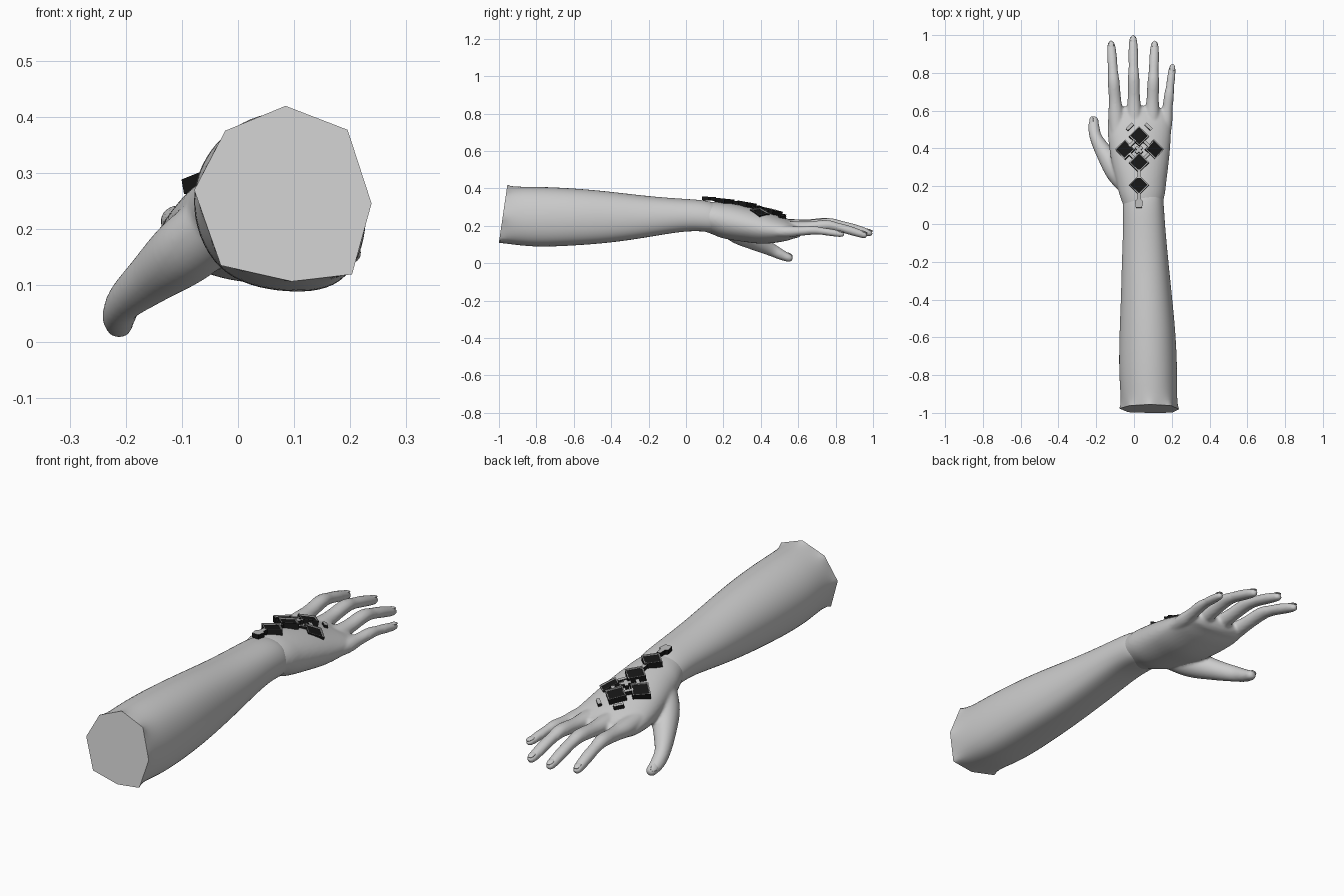
import bpy, bmesh, math
from mathutils import Vector, Matrix, Euler

cube = bpy.data.objects.get("Cube")
if cube:
    bpy.data.objects.remove(cube, do_unlink=True)


def material(name, value):
    m = bpy.data.materials.new(name)
    m.use_nodes = True
    col = (value, value, value, 1)
    m.diffuse_color = col
    m.node_tree.nodes["Principled BSDF"].inputs["Base Color"].default_value = col
    return m


SKIN = material("skin grey", 0.6)
BLACK = material("gem black", 0.008)
METAL = material("frame grey", 0.5)


def make(name, bm, mats, smooth=True):
    bmesh.ops.recalc_face_normals(bm, faces=bm.faces)
    me = bpy.data.meshes.new(name)
    for f in bm.faces:
        f.smooth = smooth
    bm.to_mesh(me)
    bm.free()
    for m in mats:
        me.materials.append(m)
    ob = bpy.data.objects.new(name, me)
    bpy.context.collection.objects.link(ob)
    return ob


def skin_rings(bm, rings):
    rows = [[bm.verts.new(p) for p in r] for r in rings]
    n = len(rows[0])
    for a, b in zip(rows, rows[1:]):
        for i in range(n):
            bm.faces.new((a[i], a[(i + 1) % n], b[(i + 1) % n], b[i]))
    bm.faces.new(rows[0])
    bm.faces.new(rows[-1])
    return rows


def spline(pts, steps):
    """Catmull-Rom through tuples of any length."""
    p = [Vector(q) for q in pts]
    p = [p[0] * 2 - p[1]] + p + [p[-1] * 2 - p[-2]]
    out = []
    for a, b, c, d in zip(p, p[1:], p[2:], p[3:]):
        for k in range(steps):
            t = k / steps
            out.append(0.5 * (2 * b + (c - a) * t + (2 * a - 5 * b + 4 * c - d) * t ** 2
                              + (3 * b - a - 3 * c + d) * t ** 3))
    return out + [p[-2]]


def sweep(bm, stations, n=24, steps=6, roll=0):
    """Elliptical tube through (x, y, z, half width, half height), round tip."""
    s = spline(stations, steps)
    c = [Vector(v[:3]) for v in s]
    radii = [(v[3], v[4]) for v in s]
    d = (c[-1] - c[-2]).normalized()
    end, (ra, rb) = c[-1], radii[-1]
    for ang in (25, 50, 70, 85):
        a = math.radians(ang)
        c.append(end + d * rb * math.sin(a))
        radii.append((ra * math.cos(a), rb * math.cos(a)))
    rings = []
    for i, (p, (a, b)) in enumerate(zip(c, radii)):
        t = (c[min(i + 1, len(c) - 1)] - c[max(i - 1, 0)]).normalized()
        side = t.cross(Vector((0, 0, 1))).normalized()
        side = Matrix.Rotation(roll, 3, t) @ side
        up = side.cross(t)
        rings.append([p + side * a * math.cos(w) + up * b * math.sin(w)
                      for w in (2 * math.pi * k / n for k in range(n))])
    skin_rings(bm, rings)


# Forearm: eight-sided cut end that softens towards the wrist
OCT = [(.03, 1), (.73, .73), (1, -.1), (.78, -.9), (.1, -.98), (-.7, -.8), (-1, .05), (-.65, .72)]
ARM = [(-.97, .08, .262, .158, .158), (-.83, .073, .25, .160, .165), (-.6, .07, .25, .155, .155),
       (-.4, .065, .248, .14, .138), (-.2, .057, .25, .127, .11), (0, .052, .26, .113, .085),
       (.1, .048, .255, .112, .085), (.2, .045, .24, .105, .075)]
bm = bmesh.new()
vc = bm.verts.layers.float.new("crease_vert")
ec = bm.edges.layers.float.new("crease_edge")
rings = []
for i, (y, x, z, a, b) in enumerate(ARM):
    k = 1.07 if i else 1
    rings.append([(x + a * k * u, y + (0 if i else -.008 + .023 * v), z + b * k * v) for u, v in OCT])
cut = skin_rings(bm, rings)[0]
for v in cut:
    v[vc] = 1
    for e in v.link_edges:
        if e.other_vert(v) in cut:
            e[ec] = 1
arm = make("forearm", bm, [SKIN])
for f in arm.data.polygons:
    f.use_smooth = len(f.vertices) == 4
sub = arm.modifiers.new("round", "SUBSURF")
sub.levels = sub.render_levels = 3

# Hand: palm, thumb and fingers fused into one skin
bm = bmesh.new()
sweep(bm, [(.05, .06, .255, .09, .07), (.045, .15, .242, .118, .086), (.04, .22, .226, .132, .095),
           (.034, .32, .208, .15, .094), (.03, .42, .19, .163, .086), (.028, .52, .18, .168, .064),
           (.028, .585, .177, .16, .042)], n=40, roll=math.radians(4))
thumb = [(-.02, .2, .22, .06, .06), (-.09, .28, .165, .062, .062), (-.155, .375, .112, .046, .046),
         (-.2, .455, .073, .033, .035), (-.212, .51, .045, .03, .028), (-.212, .55, .028, .024, .022)]
sweep(bm, thumb)
FINGERS = {"index": (-.088, -.122, .97, .012), "middle": (.002, -.005, 1.0, .01),
           "ring": (.092, .11, .97, 0), "little": (.16, .205, .845, -.018)}
tips = {"thumb": (thumb[-2], thumb[-1])}
for name, (x0, x1, ytip, dz) in FINGERS.items():
    slim, arch = (.84, .4) if name == "little" else (1, 1)
    y0 = .47
    path = []
    for t, z, r in ((0, .19, .04), (.2, .187, .041), (.37, .193, .033), (.56, .203, .031),
                    (.68, .193, .026), (.80, .177, .026), (.92, .158, .023), (.965, .15, .019)):
        path.append((x0 + (x1 - x0) * t, y0 + (ytip - y0) * t, .187 + (z - .187) * arch + dz,
                     r * slim, r * slim * .9))
    sweep(bm, path)
    tips[name] = (path[-3], path[-1])
hand = make("hand", bm, [SKIN])
rm = hand.modifiers.new("fuse", "REMESH")
rm.mode = "VOXEL"
rm.voxel_size = .0065
rm.use_smooth_shade = True
sm = hand.modifiers.new("soften", "SMOOTH")
sm.factor, sm.iterations = .5, 6

# Nails
for name, (p, q) in tips.items():
    d = (Vector(q[:3]) - Vector(p[:3])).normalized()
    side = d.cross(Vector((0, 0, 1))).normalized()
    if name == "thumb":
        side = Matrix.Rotation(math.radians(-40), 3, d) @ side
    up = side.cross(d)
    rot = Matrix((side, d, up)).transposed().to_4x4()
    bm = bmesh.new()
    bmesh.ops.create_uvsphere(bm, u_segments=16, v_segments=8, radius=1)
    bmesh.ops.scale(bm, vec=(.014, .022, .005), verts=bm.verts)
    loc = Vector(q[:3]) - d * .008 + up * (q[4] - .001)
    bmesh.ops.transform(bm, matrix=Matrix.Translation(loc) @ rot, verts=bm.verts)
    make(name + "_nail", bm, [SKIN])


def plate(name, outline, place, depth, gem=0):
    """Flat ornament with black sides, grey top and an optional inset gem."""
    bm = bmesh.new()
    low = [bm.verts.new((x, y, 0)) for x, y in outline]
    high = [bm.verts.new((x, y, depth)) for x, y in outline]
    n = len(outline)
    for i in range(n):
        j = (i + 1) % n
        bm.faces.new((low[i], low[j], high[j], high[i]))
    bm.faces.new(low[::-1])
    for f in bm.faces:
        f.material_index = 1
    face = bm.faces.new(high)
    bm.normal_update()
    if gem:
        bmesh.ops.inset_region(bm, faces=[face], thickness=gem)
        bmesh.ops.inset_region(bm, faces=[face], thickness=.001, depth=-.006)
        face.material_index = 1
    x, y, z, pitch, roll = place
    turn = Euler((math.radians(pitch), math.radians(roll), 0)).to_matrix().to_4x4()
    bmesh.ops.transform(bm, matrix=Matrix.Translation((x, y, z)) @ turn, verts=bm.verts)
    make(name, bm, [METAL, BLACK], False)


def diamond(r):
    return [(r, 0), (0, r), (-r, 0), (0, -r)]


def bar(length, width, turn):
    c, s = math.cos(math.radians(turn)), math.sin(math.radians(turn))
    return [(u * c - v * s, u * s + v * c) for u, v in
            ((length, width), (-length, width), (-length, -width), (length, -width))]


# Diamond ornaments on the back of the hand
GEMS = {"wrist": (.026, .205, .318, -6, 0), "lower": (.026, .322, .3, -10, 0),
        "right": (-.044, .39, .272, -12, -10), "left": (.1, .39, .253, -12, 22),
        "upper": (.026, .46, .261, -14, 3)}
for name, place in GEMS.items():
    plate(name + "_diamond", diamond(.053), place, .027, gem=.007)

# Connecting links between and beyond the diamonds
LINKS = [(-.009, .425, .275, 45), (.063, .425, .266, -45), (-.009, .356, .292, -45), (.063, .356, .283, 45),
         (.026, .39, .287, 45), (.026, .39, .287, -45), (.026, .262, .315, 90),
         (-.022, .512, .247, 45), (.076, .512, .236, -45)]
for i, (x, y, z, turn) in enumerate(LINKS):
    plate("link_%d" % (i + 1), bar(.022, .008, turn), (x, y, z, -12, 5 if x > .03 else 0), .018)

# Clasp hanging over the wrist
clasp = [(.009, .04), (-.009, .04), (-.011, .01), (-.022, 0), (-.016, -.035), (.016, -.035), (.022, 0), (.011, .01)]
plate("wrist_clasp", clasp, (.026, .12, .335, -3, 0), .02)
